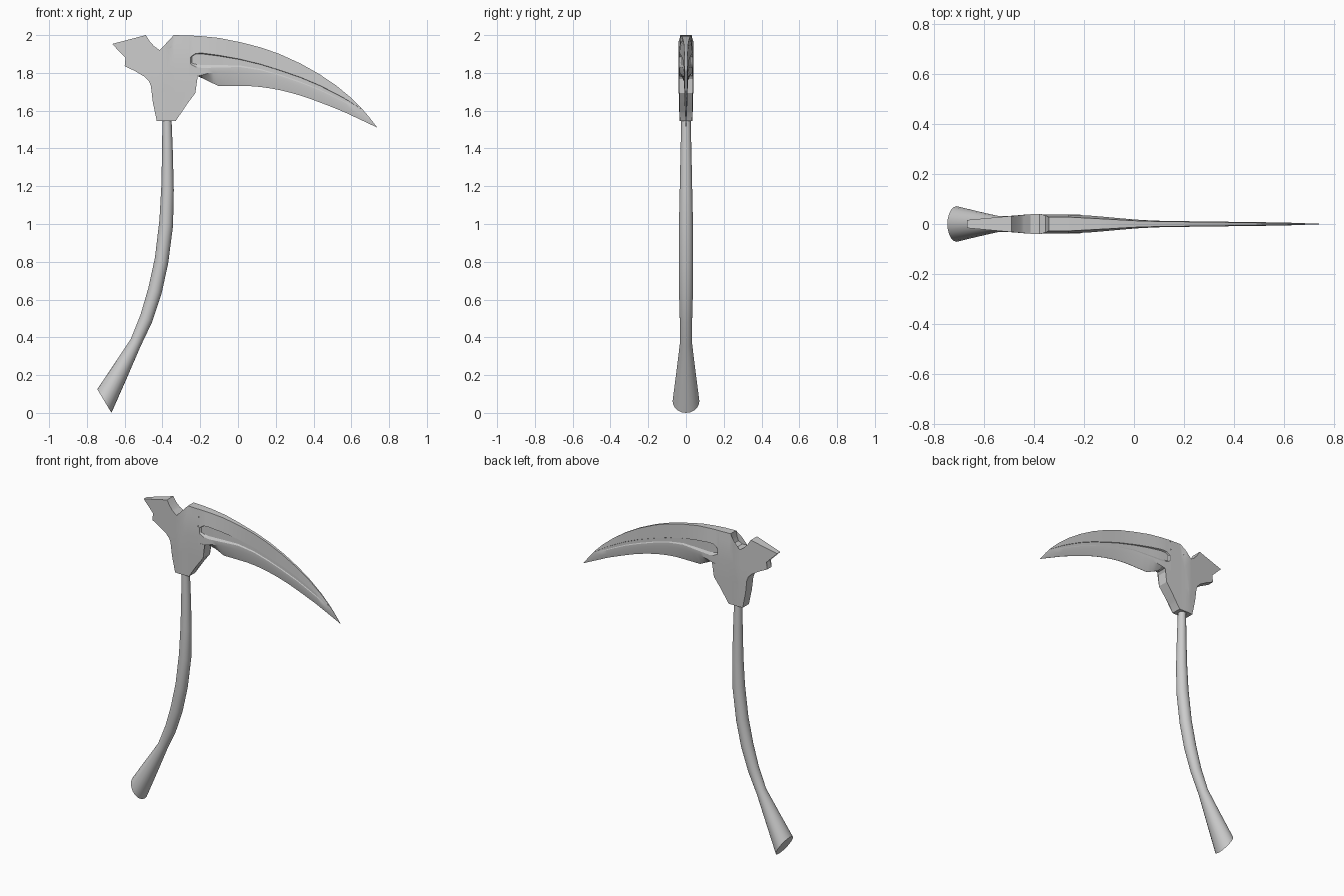
import bpy, bmesh, math
from mathutils import Vector

if "Cube" in bpy.data.objects:
    bpy.data.objects.remove(bpy.data.objects["Cube"])


def lerp(table, x):
    """Piecewise linear lookup in a list of (x, value)."""
    if x <= table[0][0]:
        return table[0][1]
    for (a, va), (b, vb) in zip(table, table[1:]):
        if x <= b:
            return va + (vb - va) * (x - a) / (b - a)
    return table[-1][1]


def finish(bm, name, angle=25):
    bmesh.ops.recalc_face_normals(bm, faces=bm.faces)
    me = bpy.data.meshes.new(name)
    bm.to_mesh(me)
    bm.free()
    ob = bpy.data.objects.new(name, me)
    bpy.context.collection.objects.link(ob)
    bpy.ops.object.select_all(action='DESELECT')
    ob.select_set(True)
    bpy.context.view_layer.objects.active = ob
    bpy.ops.object.shade_smooth_by_angle(angle=math.radians(angle))
    return ob


def loft(name, rings, caps, angle=25):
    """Skin a list of equal-length closed rings."""
    bm = bmesh.new()
    vs = [[bm.verts.new(p) for p in r] for r in rings]
    n = len(rings[0])
    for a, b in zip(vs, vs[1:]):
        for i in range(n):
            j = (i + 1) % n
            bm.faces.new((a[i], a[j], b[j], b[i]))
    if caps:
        bm.faces.new(vs[0])
        bm.faces.new(vs[-1])
    bmesh.ops.remove_doubles(bm, verts=bm.verts, dist=0.0002)
    return finish(bm, name, angle)


# Handle: elliptical sections given by left point, right point, depth radius
sections = [
    (-.400, 1.56, -.352, 1.56, .025), (-.402, 1.38, -.345, 1.38, .029),
    (-.406, 1.20, -.340, 1.18, .033), (-.416, 1.02, -.344, .99, .037),
    (-.440, .82, -.370, .79, .038), (-.475, .66, -.405, .63, .037),
    (-.516, .52, -.455, .48, .033), (-.568, .39, -.517, .35, .032),
    (-.657, .257, -.586, .19, .050), (-.745, .125, -.670, 0.0, .071)]
rings = []
for lx, lz, rx, rz, ry in sections:
    c = Vector((lx + rx, 0, lz + rz)) / 2
    u = Vector((rx - lx, 0, rz - lz)) / 2
    rings.append([c + u * math.cos(t) + Vector((0, ry * math.sin(t), 0))
                  for t in (2 * math.pi * k / 20 for k in range(20))])
loft("handle", rings, True, 40)

# Head: outline plate whose thickness swells toward the middle
JOIN_X, JOIN_Z = -.26, 1.783
outline = [
    (-.667, 1.953), (-.488, 2.0), (-.468, 1.968), (-.445, 1.942), (-.414, 1.92),
    (-.377, 1.918), (-.353, 1.935), (-.345, 1.96), (-.34, 2.0), (JOIN_X, 1.998),
    (JOIN_X, JOIN_Z), (-.213, JOIN_Z), (-.223, 1.767), (-.226, 1.693),
    (-.266, 1.64), (-.308, 1.587), (-.33, 1.545), (-.43, 1.545), (-.451, 1.645),
    (-.461, 1.73), (-.472, 1.757), (-.495, 1.78), (-.546, 1.81), (-.60, 1.836),
    (-.588, 1.873), (-.593, 1.905), (-.625, 1.93)]


def head_half(x, z):
    base = lerp([(-.667, .016), (-.58, .024), (-.49, .032), (-.4, .040),
                 (-.34, .038), (-.213, .037)], x)
    top = lerp([(1.89, 1.0), (2.0, .74)], z) if x > -.37 else 1.0
    return base * top * lerp([(1.545, .86), (1.75, 1.0)], z)


bm = bmesh.new()
bm.faces.new([bm.verts.new((x, 0, z)) for x, z in outline])
bmesh.ops.triangulate(bm, faces=bm.faces[:])
cuts = [((x, 0, 0), (1, 0, 0)) for x in (-.62, -.58, -.54, -.49, -.44, -.4, -.37, -.34, -.3)]
cuts += [((0, 0, z), (0, 0, 1)) for z in (1.6, 1.65, 1.7, 1.75, 1.82, 1.89, 1.95)]
for co, no in cuts:
    bmesh.ops.bisect_plane(bm, geom=bm.verts[:] + bm.edges[:] + bm.faces[:],
                           plane_co=co, plane_no=no)
front = bm.verts[:]
ext = bmesh.ops.extrude_face_region(bm, geom=bm.faces[:], use_keep_orig=True)
for v in front:
    v.co.y = -head_half(v.co.x, v.co.z)
for v in (g for g in ext["geom"] if isinstance(g, bmesh.types.BMVert)):
    v.co.y = head_half(v.co.x, v.co.z)
# open the wall where the blade joins
wall = [f for f in bm.faces if all(abs(v.co.x - JOIN_X) < 1e-4 for v in f.verts)]
bmesh.ops.delete(bm, geom=wall, context='FACES')
finish(bm, "head")

# Blade: sections with spine, recessed channel, bevel line and cutting edge
spine = [(-.34, 2.0), (JOIN_X, 1.998), (-.2, 1.995), (-.1, 1.985), (.01, 1.963), (.12, 1.935),
         (.22, 1.90), (.33, 1.85), (.43, 1.794), (.52, 1.733), (.6, 1.667), (.67, 1.597), (.738, 1.51)]
bevel = [(-.213, 1.783), (-.16, 1.797), (-.1, 1.804), (-.017, 1.804), (.07, 1.796), (.168, 1.778),
         (.28, 1.746), (.379, 1.709), (.564, 1.621), (.67, 1.56), (.738, 1.51)]
edge = [(-.213, 1.783), (-.102, 1.73), (.062, 1.73), (.14, 1.724), (.22, 1.709), (.3, 1.69),
        (.379, 1.664), (.47, 1.63), (.564, 1.592), (.738, 1.51)]
chan_top = [(-.252, 1.884), (-.225, 1.903), (-.19, 1.905), (-.1, 1.893), (.01, 1.873), (.12, 1.846),
            (.22, 1.815), (.33, 1.777), (.43, 1.735), (.55, 1.674), (.655, 1.608), (.738, 1.51)]
chan_bot = [(-.252, 1.847), (-.225, 1.832), (-.19, 1.826), (.01, 1.831), (.12, 1.814), (.22, 1.786),
            (.33, 1.748), (.43, 1.709), (.55, 1.652), (.655, 1.598), (.738, 1.51)]
body_half = [(-.26, .037), (-.18, .034), (-.1, .027), (0, .018), (.1, .0125),
             (.3, .010), (.6, .006), (.738, .001)]
spine_half = [(-.26, .0275), (-.1, .019), (0, .013), (.1, .010), (.3, .008), (.738, .001)]
depth = [(-.252, 0), (-.244, .010), (-.1, .008), (.1, .004), (.6, .002), (.655, 0)]

stations = [JOIN_X, -.252, -.244, -.225, -.213, -.19, -.16, -.13, -.102, -.05, .01, .065, .12, .17,
            .22, .275, .33, .379, .43, .475, .52, .564, .6, .655, .69, .715, .738]
rings = []
for x in stations:
    t, d = lerp(body_half, x), lerp(depth, x)
    zt, zb = lerp(chan_top, x), lerp(chan_bot, x)
    gap = zt - zb
    half = [(lerp(spine_half, x), lerp(spine, x)), (t, zt), (t - d, zt - gap * .06),
            (t - d, zb + gap * .2), (t, zb), (t, lerp(bevel, x)), (.0008, lerp(edge, x))]
    rings.append([(x, -y, z) for y, z in half] + [(x, y, z) for y, z in reversed(half)])
loft("blade", rings, False)
